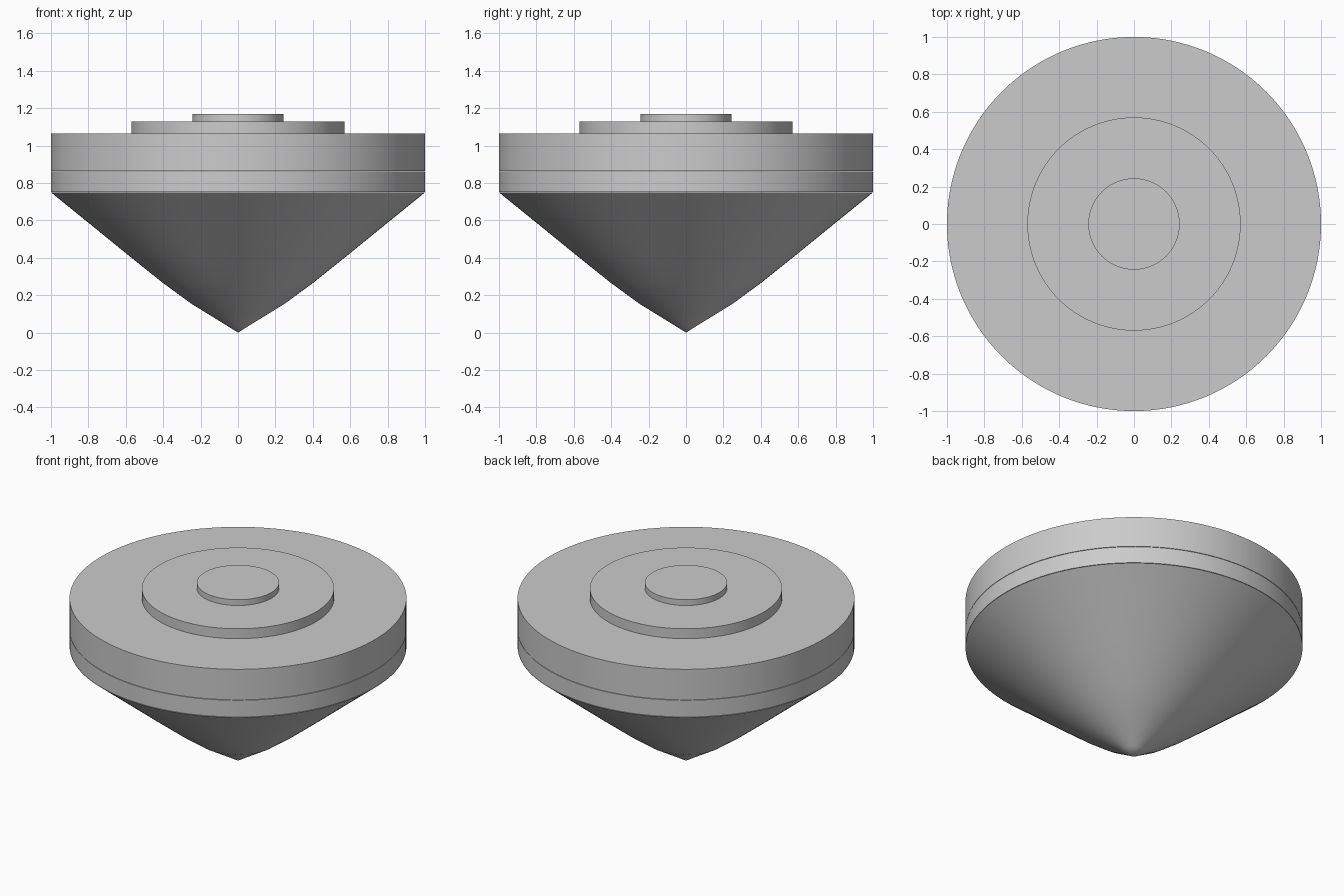
import bpy, bmesh, math

if "Cube" in bpy.data.objects:
    bpy.data.objects.remove(bpy.data.objects["Cube"])

SEGMENTS = 128


def lathe(name, profile):
    """Spin a (radius, height) profile around z into a closed smooth part."""
    bm = bmesh.new()
    verts = [bm.verts.new((r, 0, z)) for r, z in profile]
    edges = [bm.edges.new(pair) for pair in zip(verts, verts[1:])]
    bmesh.ops.spin(bm, geom=verts + edges, cent=(0, 0, 0), axis=(0, 0, 1),
                   angle=math.tau, steps=SEGMENTS)
    bmesh.ops.remove_doubles(bm, verts=bm.verts, dist=1e-5)
    bmesh.ops.recalc_face_normals(bm, faces=bm.faces)
    mesh = bpy.data.meshes.new(name)
    bm.to_mesh(mesh)
    bm.free()
    obj = bpy.data.objects.new(name, mesh)
    bpy.context.collection.objects.link(obj)
    bpy.ops.object.select_all(action='DESELECT')
    obj.select_set(True)
    bpy.context.view_layer.objects.active = obj
    bpy.ops.object.shade_smooth_by_angle(angle=math.radians(30))
    return obj


def disc(name, radius, bottom, top):
    return lathe(name, [(0, bottom), (radius, bottom), (radius, top), (0, top)])


# Pointed body, bowing gently inward to the tip
lathe("pointed_body", [(0, 0.0), (0.06, 0.038), (0.25, 0.155), (0.4, 0.265),
                       (0.6, 0.425), (0.8, 0.588), (1, 0.75), (0, 0.75)])

# Rim bands, separated by hairline seams
disc("lower_band", 1.0, 0.753, 0.862)
disc("upper_band", 1.0, 0.865, 1.065)

# Stepped cap on top
disc("cap_step", 0.57, 1.065, 1.13)
disc("cap_button", 0.244, 1.13, 1.168)
